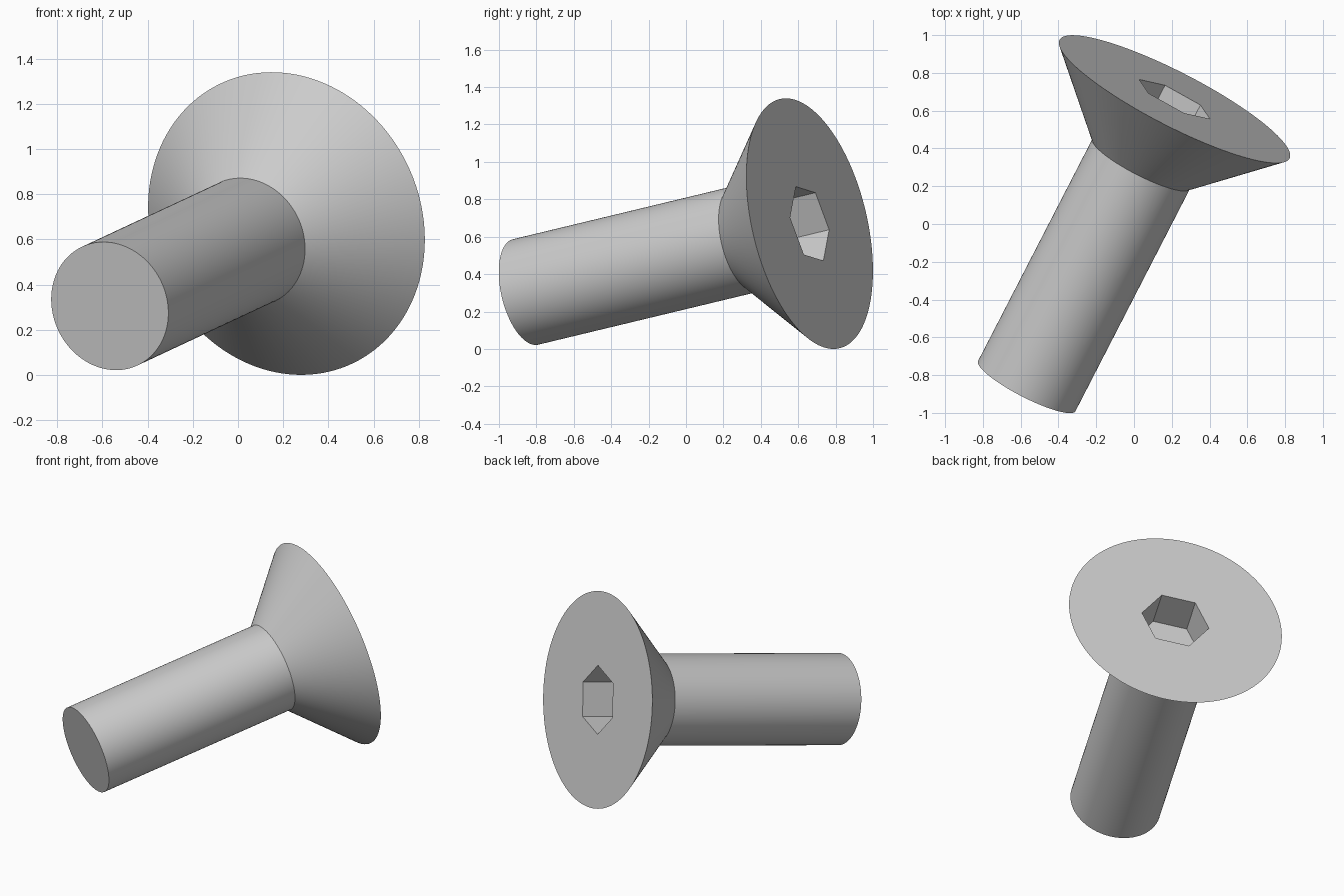
import bpy, bmesh, math
from mathutils import Vector, Matrix

cube = bpy.data.objects.get("Cube")
if cube:
    bpy.data.objects.remove(cube, do_unlink=True)

# Main sizes
HEAD_R, SHAFT_R, LENGTH = 0.685, 0.29, 1.747
HEAD_H = HEAD_R - SHAFT_R          # 45 degree countersink
HEX_R, HEX_DEPTH = 0.217, 0.25

# Placement: local z runs out of the head, local x through a socket corner
axis = Vector((0.4475, 0.869, 0.209)).normalized()
corner = Vector((0.188, -0.103, 0.033))
corner = (corner - axis * corner.dot(axis)).normalized()
frame = Matrix((corner, axis.cross(corner), axis)).transposed().to_4x4()
frame.translation = (0.2145, 0.661, 0.67)

steel = bpy.data.materials.new("grey_steel")
steel.use_nodes = True
steel.diffuse_color = (0.6, 0.6, 0.6, 1)
steel.node_tree.nodes["Principled BSDF"].inputs["Base Color"].default_value = (0.6, 0.6, 0.6, 1)


def add_object(name, bm):
    bmesh.ops.recalc_face_normals(bm, faces=bm.faces)
    mesh = bpy.data.meshes.new(name)
    bm.to_mesh(mesh)
    bm.free()
    obj = bpy.data.objects.new(name, mesh)
    obj.matrix_world = frame
    mesh.materials.append(steel)
    bpy.context.collection.objects.link(obj)
    return obj


# Countersunk screw turned from one profile
bm = bmesh.new()
profile = [(0, 0), (HEAD_R, 0), (SHAFT_R, -HEAD_H), (SHAFT_R, -LENGTH), (0, -LENGTH)]
verts = [bm.verts.new((r, 0, z)) for r, z in profile]
edges = [bm.edges.new(pair) for pair in zip(verts, verts[1:])]
bmesh.ops.spin(bm, geom=verts + edges, cent=(0, 0, 0), axis=(0, 0, 1),
               angle=math.tau, steps=128)
bmesh.ops.remove_doubles(bm, verts=bm.verts, dist=0.0001)
# Merge the flat ends into single faces
bmesh.ops.dissolve_verts(bm, verts=[v for v in bm.verts if v.co.xy.length < 0.001])
screw = add_object("countersunk_screw", bm)

# Hexagonal drive socket
bm = bmesh.new()
bmesh.ops.create_cone(bm, cap_ends=True, segments=6, radius1=HEX_R, radius2=HEX_R,
                      depth=2 * HEX_DEPTH)
first = min(bm.verts, key=lambda v: abs(math.atan2(v.co.y, v.co.x)))
turn = -math.atan2(first.co.y, first.co.x)
bmesh.ops.rotate(bm, verts=bm.verts, cent=(0, 0, 0), matrix=Matrix.Rotation(turn, 3, 'Z'))
cutter = add_object("socket_cutter", bm)
cutter.hide_render = True

cut = screw.modifiers.new("hex_socket", 'BOOLEAN')
cut.operation = 'DIFFERENCE'
cut.solver = 'EXACT'
cut.object = cutter

bpy.context.view_layer.update()
for other in bpy.context.selected_objects:
    other.select_set(False)
screw.select_set(True)
bpy.context.view_layer.objects.active = screw
bpy.ops.object.modifier_apply(modifier=cut.name)
bpy.data.objects.remove(cutter, do_unlink=True)
bpy.ops.object.shade_smooth_by_angle(angle=math.radians(30))
